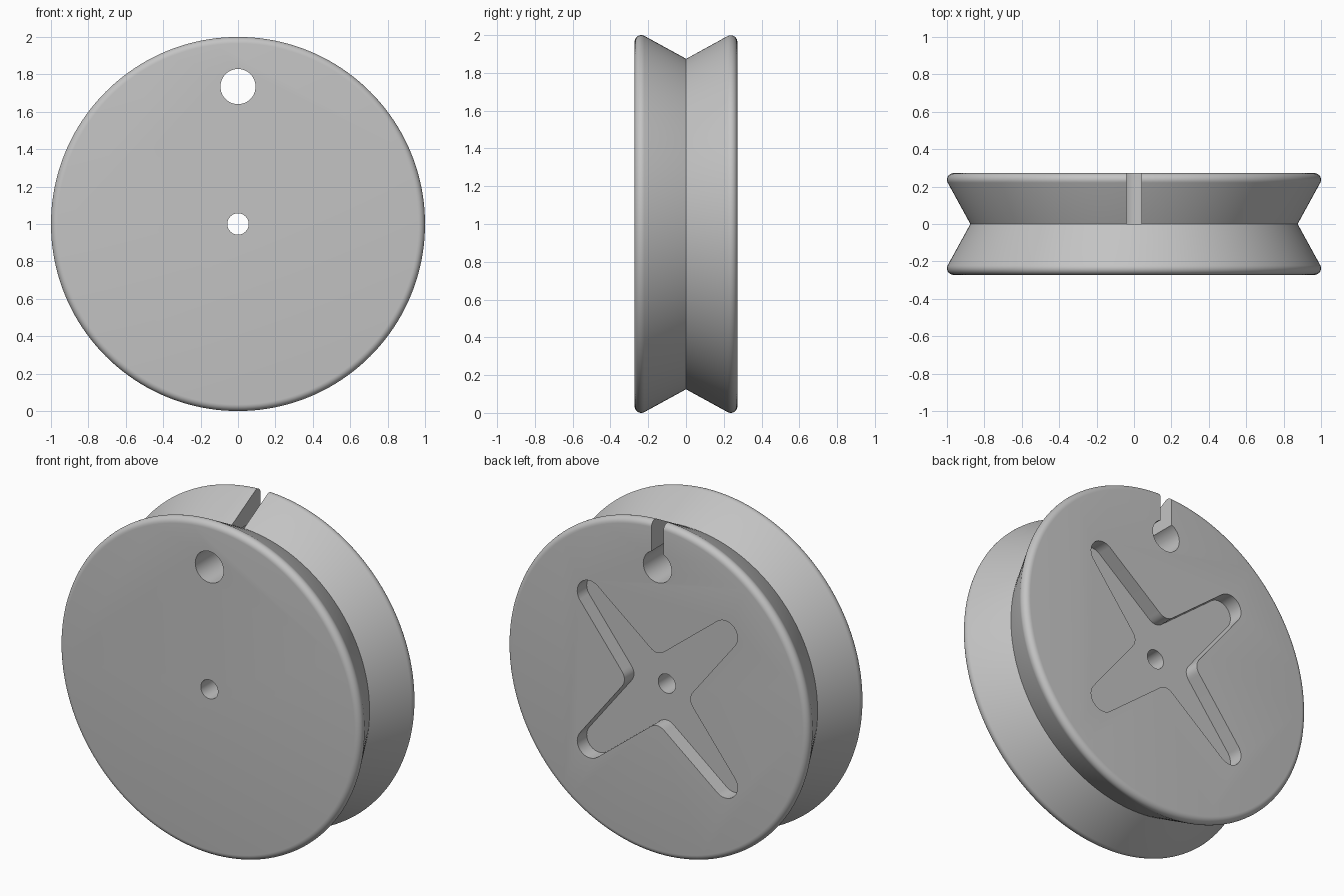
import bpy, bmesh, math
from mathutils import Vector

cube = bpy.data.objects.get("Cube")
if cube:
    bpy.data.objects.remove(cube, do_unlink=True)

CENTRE = Vector((0, 0, 1))   # wheel axle position
HALF = 0.272                 # half thickness
FILLET = 0.035               # rim rounding
GROOVE = 0.875               # radius at the bottom of the groove
HOLE_Z = 1.735               # cord hole height

grey = bpy.data.materials.new("light_grey")
grey.use_nodes = True
colour = (0.55, 0.55, 0.55, 1)
grey.diffuse_color = colour
grey.node_tree.nodes["Principled BSDF"].inputs["Base Color"].default_value = colour


def to_object(name, bm):
    bmesh.ops.recalc_face_normals(bm, faces=bm.faces)
    mesh = bpy.data.meshes.new(name)
    bm.to_mesh(mesh)
    bm.free()
    mesh.materials.append(grey)
    obj = bpy.data.objects.new(name, mesh)
    bpy.context.collection.objects.link(obj)
    return obj


def prism(name, outline, y0, y1):
    """Extrude an (x, z) outline along y."""
    bm = bmesh.new()
    face = bm.faces.new([bm.verts.new((x, y0, z)) for x, z in outline])
    new = bmesh.ops.extrude_face_region(bm, geom=[face])["geom"]
    bmesh.ops.translate(bm, vec=(0, y1 - y0, 0),
                        verts=[g for g in new if isinstance(g, bmesh.types.BMVert)])
    return to_object(name, bm)


def circle(radius, z, n=48):
    steps = [math.tau * i / n for i in range(n)]
    return [(radius * math.cos(a), z + radius * math.sin(a)) for a in steps]


def cross_outline():
    """Four tapered diagonal arms with round tips and softened inner corners."""
    tip, radius, inner, soft = 0.45 * math.sqrt(2), 0.083, 0.2, 0.06
    lean = math.radians(9)
    points = []
    for k in range(4):
        mid = math.radians(45 + 90 * k)
        centre = Vector((math.cos(mid), math.sin(mid))) * tip
        # round tip
        start, end = mid - math.pi / 2 + lean, mid + math.pi / 2 - lean
        arc = []
        for i in range(15):
            a = start + (end - start) * i / 14
            arc.append(centre + radius * Vector((math.cos(a), math.sin(a))))
        points += arc
        # inner corner between this arm and the next
        turn = mid + math.pi / 4
        axis = Vector((math.cos(turn), math.sin(turn)))
        corner = axis * inner
        before = corner + (arc[-1] - corner).normalized() * soft
        after = 2 * axis * before.dot(axis) - before
        for i in range(9):
            t = i / 8
            points.append(before * (1 - t) ** 2 + corner * 2 * t * (1 - t) + after * t * t)
    return [(p.x, p.y + CENTRE.z) for p in points]


# Grooved wheel: half profile mirrored, then turned around the axle
half = [(0, GROOVE)]
for i in range(9):
    a = math.radians(118 * (1 - i / 8))
    half.append((HALF - FILLET + FILLET * math.cos(a), 1 - FILLET + FILLET * math.sin(a)))
profile = [(-y, r) for y, r in reversed(half[1:])] + half
bm = bmesh.new()
verts = [bm.verts.new((0, y, 1 + r)) for y, r in profile]
edges = [bm.edges.new(pair) for pair in zip(verts, verts[1:])]
bmesh.ops.spin(bm, geom=verts + edges, cent=CENTRE, axis=(0, 1, 0),
               angle=math.tau, steps=160)
bmesh.ops.remove_doubles(bm, verts=bm.verts, dist=0.0005)
bmesh.ops.holes_fill(bm, edges=[e for e in bm.edges if e.is_boundary], sides=0)
wheel = to_object("grooved_wheel", bm)

# Cutters: axle hole, cord hole, cord slot in the back flange, cross recess
slot = [(-0.04, HOLE_Z), (0.04, HOLE_Z), (0.04, 2.2), (-0.04, 2.2)]
cutters = [
    prism("axle_hole", circle(0.057, 1), -0.5, 0.5),
    prism("cord_hole", circle(0.094, HOLE_Z), -0.5, 0.5),
    prism("cord_slot", slot, 0.001, 0.5),
    prism("cross_recess", cross_outline(), HALF - 0.09, 0.5),
]
bpy.ops.object.select_all(action="DESELECT")
bpy.context.view_layer.objects.active = wheel
wheel.select_set(True)
for cutter in cutters:
    cutter.hide_render = True
    mod = wheel.modifiers.new(cutter.name, "BOOLEAN")
    mod.operation = "DIFFERENCE"
    mod.solver = "EXACT"
    mod.object = cutter
    bpy.ops.object.modifier_apply(modifier=mod.name)
    bpy.data.objects.remove(cutter, do_unlink=True)

bpy.ops.object.shade_smooth_by_angle(angle=math.radians(30))
